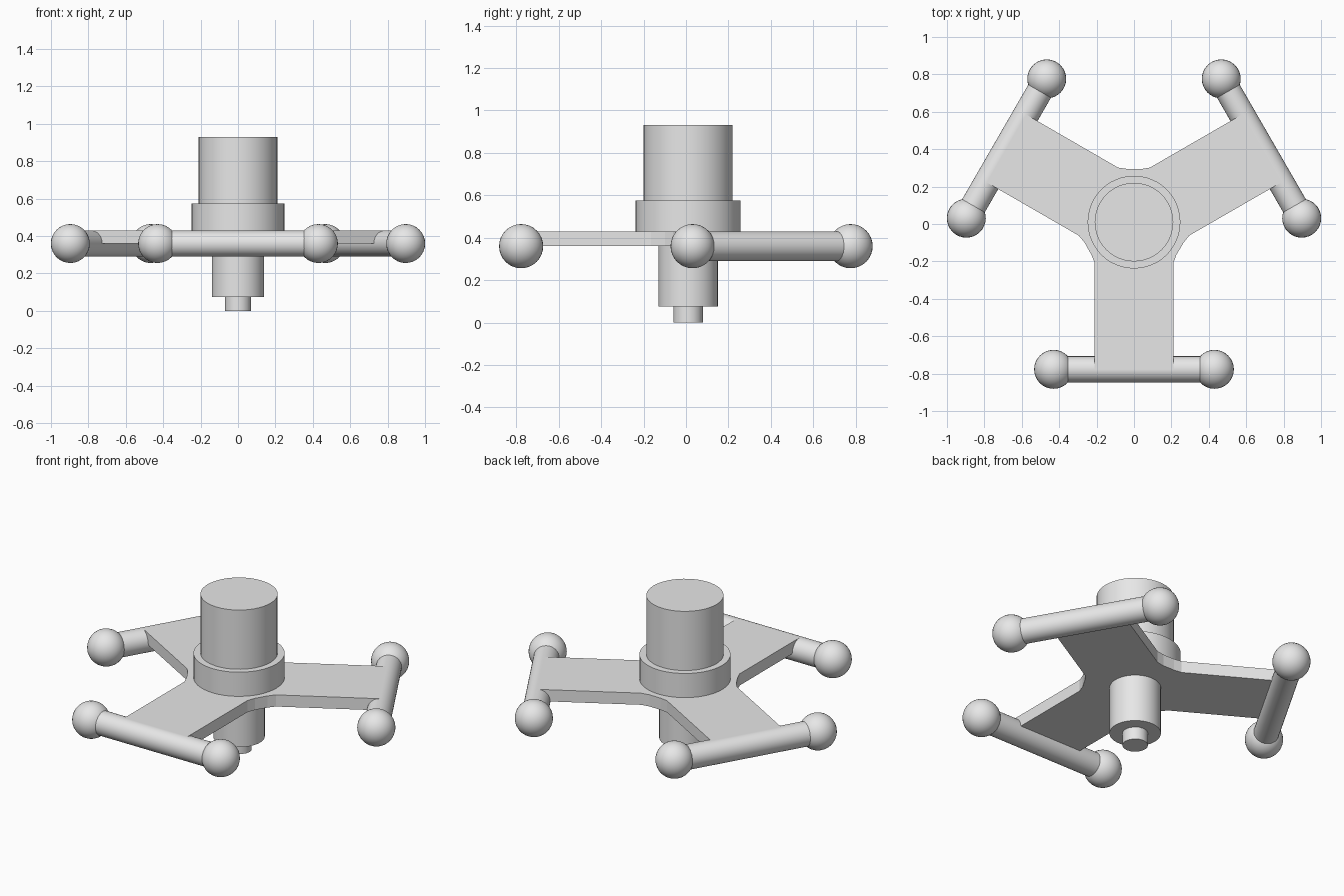
import bpy, bmesh, math
from mathutils import Matrix, Vector

cube = bpy.data.objects.get("Cube")
if cube:
    bpy.data.objects.remove(cube, do_unlink=True)

CENTRE = Vector((0, 0.01, 0))
ARM_REACH, ROD_HALF, ROD_Z = 0.787, 0.43, 0.36

grey = bpy.data.materials.new("plain_grey")
grey.use_nodes = True
grey.diffuse_color = (0.8, 0.8, 0.8, 1)
grey.node_tree.nodes["Principled BSDF"].inputs["Base Color"].default_value = (0.8, 0.8, 0.8, 1)


def finish(name, angle=35):
    obj = bpy.context.object
    obj.name = obj.data.name = name
    obj.data.materials.append(grey)
    bpy.ops.object.shade_smooth_by_angle(angle=math.radians(angle))
    return obj


def cylinder(name, radius, bottom, top, sides=48):
    bpy.ops.mesh.primitive_cylinder_add(
        vertices=sides, radius=radius, depth=top - bottom,
        location=CENTRE + Vector((0, 0, (bottom + top) / 2)))
    return finish(name)


# Stepped central body
cylinder("motor_housing", 0.21, 0.57, 0.93)
cylinder("collar", 0.248, 0.43, 0.575)
cylinder("lower_shaft", 0.14, 0.075, 0.37)
cylinder("shaft_tip", 0.07, 0, 0.08, 16)

# Three-armed plate: one front arm with its softened corner, turned three times
profile = [(-0.21, -ARM_REACH), (0.21, -ARM_REACH),
           (0.21, -0.22), (0.227, -0.174), (0.265, -0.11), (0.295, -0.072)]
bm = bmesh.new()
outline = []
for i in range(3):
    turn = Matrix.Rotation(i * math.tau / 3, 3, "Z")
    outline += [bm.verts.new(turn @ Vector((x, y, ROD_Z)) + CENTRE) for x, y in profile]
face = bm.faces.new(outline)
extruded = bmesh.ops.extrude_face_region(bm, geom=[face])
bmesh.ops.translate(bm, vec=(0, 0, 0.07),
                    verts=[v for v in extruded["geom"] if isinstance(v, bmesh.types.BMVert)])
bmesh.ops.recalc_face_normals(bm, faces=bm.faces)
mesh = bpy.data.meshes.new("arm_plate")
bm.to_mesh(mesh)
bm.free()
plate = bpy.data.objects.new("arm_plate", mesh)
bpy.context.collection.objects.link(plate)
mesh.materials.append(grey)

# Cross rod with a ball at each end of every arm
for i, side in enumerate(("front", "back_left", "back_right")):
    angle = i * math.tau / 3
    turn = Matrix.Rotation(angle, 3, "Z")
    bpy.ops.mesh.primitive_cylinder_add(
        vertices=32, radius=0.07, depth=2 * ROD_HALF,
        location=turn @ Vector((0, -ARM_REACH, ROD_Z)) + CENTRE,
        rotation=(0, math.pi / 2, angle))
    finish(side + "_rod")
    for end, x in (("a", -ROD_HALF), ("b", ROD_HALF)):
        bpy.ops.mesh.primitive_uv_sphere_add(
            segments=32, ring_count=16, radius=0.104,
            location=turn @ Vector((x, -ARM_REACH, ROD_Z)) + CENTRE)
        finish(f"{side}_ball_{end}")
